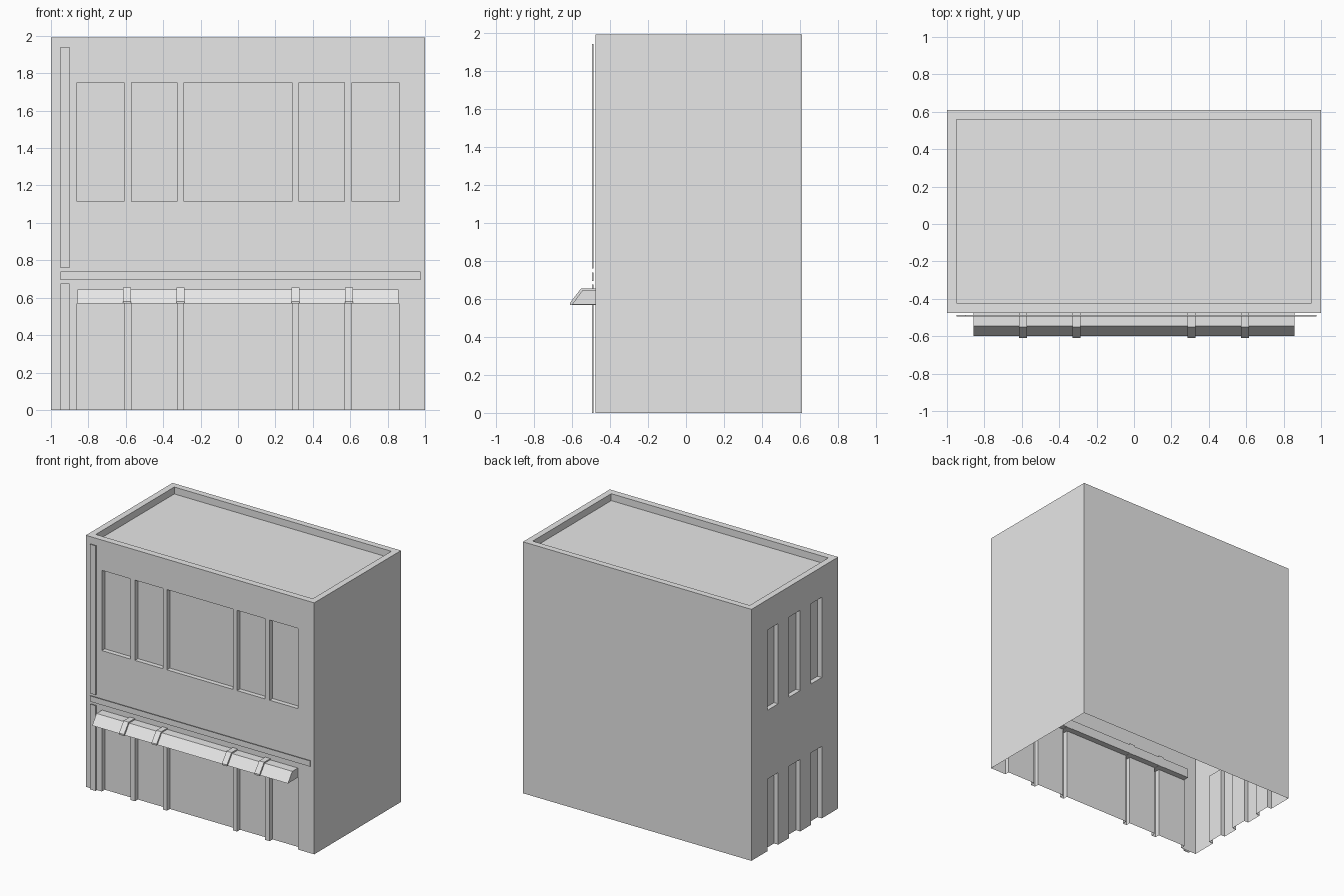
import bpy
import bmesh
from mathutils import Vector

cube = bpy.data.objects.get("Cube")
if cube:
    bpy.data.objects.remove(cube, do_unlink=True)

grey = bpy.data.materials.new("plain_grey")
grey.use_nodes = True
GREY = (0.8, 0.8, 0.8, 1)
grey.diffuse_color = GREY
grey.node_tree.nodes["Principled BSDF"].inputs["Base Color"].default_value = GREY

HEIGHT = 1.99
FRONT, BACK = -0.475, 0.61
RECESS = 0.037


def finish(bm, name):
    mesh = bpy.data.meshes.new(name)
    bm.to_mesh(mesh)
    bm.free()
    mesh.materials.append(grey)
    obj = bpy.data.objects.new(name, mesh)
    bpy.context.collection.objects.link(obj)
    return obj


def panel(bm, place, us, vs, openings, depth):
    """Flat sheet cut into cells; each opening cell is pushed in by depth."""
    def quad(points):
        bm.faces.new([bm.verts.new(place(*p)) for p in points])

    us = sorted(set(us) | {u for o in openings for u in o[:2]})
    vs = sorted(set(vs) | {v for o in openings for v in o[2:]})
    for u0, u1 in zip(us, us[1:]):
        for v0, v1 in zip(vs, vs[1:]):
            corners = [(u0, v0), (u1, v0), (u1, v1), (u0, v1)]
            if (u0, u1, v0, v1) not in openings:
                quad([(u, v, 0) for u, v in corners])
                continue
            quad([(u, v, depth) for u, v in corners])
            for a, b in zip(corners, corners[1:] + corners[:1]):
                if a[1] == b[1] == 0:
                    continue  # doorways have no threshold
                quad([(*a, 0), (*b, 0), (*b, depth), (*a, depth)])


def box(name, x0, x1, y0, y1, z0, z1):
    bm = bmesh.new()
    bmesh.ops.create_cube(bm, size=1)
    for v in bm.verts:
        v.co = Vector((x1 if v.co.x > 0 else x0,
                       y1 if v.co.y > 0 else y0,
                       z1 if v.co.z > 0 else z0))
    return finish(bm, name)


def prism(name, profile, x0, x1):
    """Extrude a (y, z) profile along x."""
    bm = bmesh.new()
    face = bm.faces.new([bm.verts.new((x0, y, z)) for y, z in profile])
    new = bmesh.ops.extrude_face_region(bm, geom=[face])["geom"]
    for v in new:
        if isinstance(v, bmesh.types.BMVert):
            v.co.x = x1
    bmesh.ops.recalc_face_normals(bm, faces=bm.faces)
    return finish(bm, name)


# Building shell, open underneath: bays repeat on both floors
floors = [(0, 0.57), (1.115, 1.75)]
front_bays = [(-0.86, -0.61), (-0.57, -0.325), (-0.29, 0.29),
              (0.325, 0.57), (0.61, 0.86)]
side_bays = [(-0.41, -0.275), (-0.14, 0.0), (0.135, 0.27)]
walls = bmesh.new()
panel(walls, lambda u, v, d: (u, FRONT + d, v), [-1, 1], [0, HEIGHT],
      [(*b, *f) for b in front_bays for f in floors], RECESS)
panel(walls, lambda u, v, d: (-1 + d, -u, v), [-BACK, -FRONT], [0, HEIGHT],
      [(*b, *f) for b in side_bays for f in floors], RECESS)
panel(walls, lambda u, v, d: (1 - d, u, v), [FRONT, BACK], [0, HEIGHT], [], 0)
panel(walls, lambda u, v, d: (-u, BACK - d, v), [-1, 1], [0, HEIGHT], [], 0)

# Roof sunk behind a parapet
panel(walls, lambda u, v, d: (u, v, HEIGHT - d), [-1, 1], [FRONT, BACK],
      [(-0.95, 0.95, FRONT + 0.053, BACK - 0.05)], 0.055)
bmesh.ops.remove_doubles(walls, verts=walls.verts, dist=0.0005)
finish(walls, "building_shell")

# Thin trim strips standing just off the front wall
box("upper_trim", -0.95, -0.90, -0.494, -0.487, 0.76, 1.94)
box("lower_trim", -0.95, -0.90, -0.494, -0.487, 0, 0.675)
box("cross_trim", -0.95, 0.975, -0.494, -0.487, 0.695, 0.74)

# Awning with four raised bands
prism("awning", [(-0.39, 0.57), (-0.60, 0.57), (-0.545, 0.645),
                 (-0.39, 0.645)], -0.857, 0.857)
for side in (-1, 1):
    for x in (0.308, 0.593):
        prism("awning_band", [(-0.39, 0.568), (-0.61, 0.568), (-0.61, 0.58),
                              (-0.552, 0.655), (-0.39, 0.655)],
              side * x - 0.022, side * x + 0.022)
